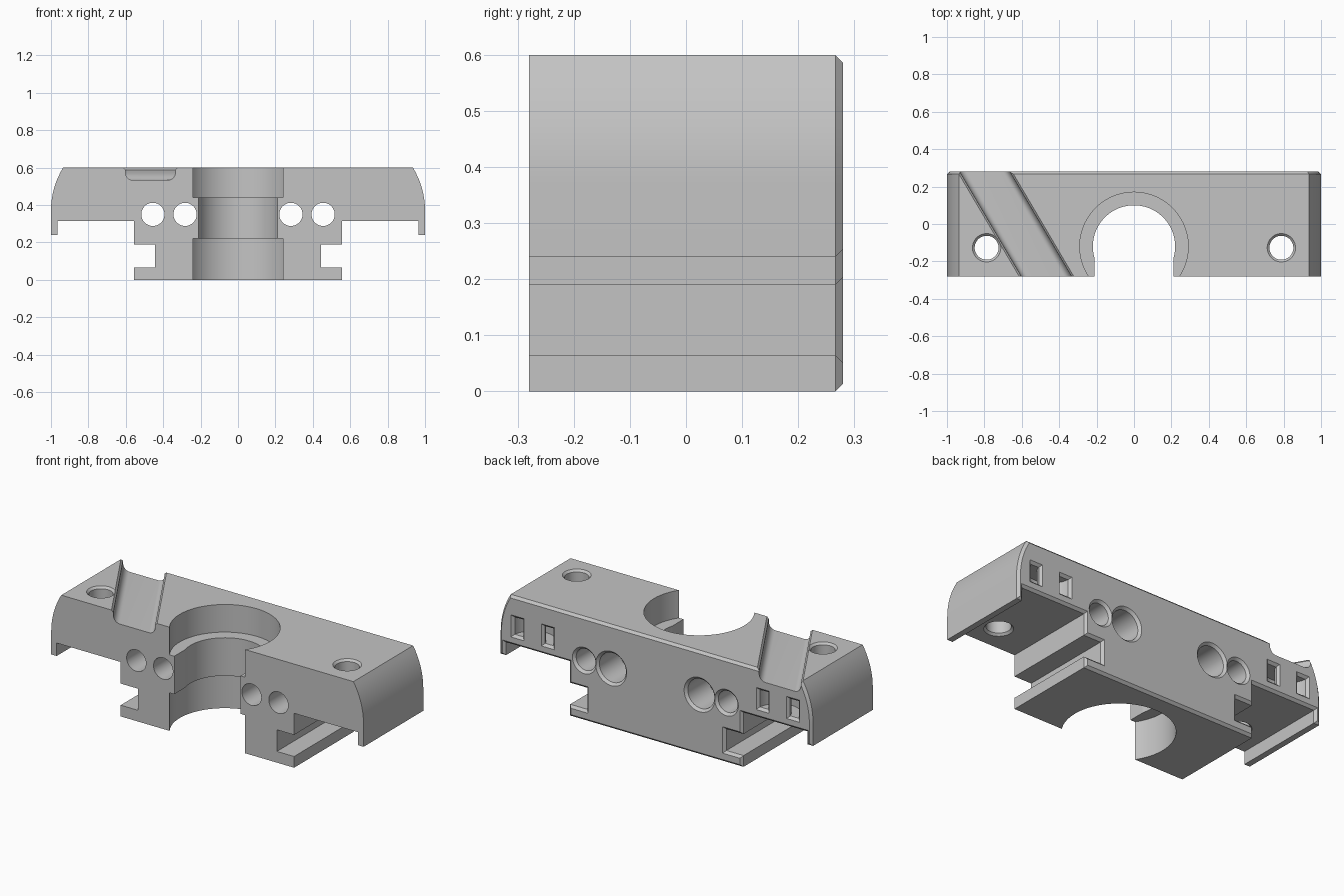
import bpy, bmesh
from math import sin, cos, pi, radians
from mathutils import Vector

if "Cube" in bpy.data.objects:
    bpy.data.objects.remove(bpy.data.objects["Cube"])

grey = bpy.data.materials.new("plain grey")
grey.use_nodes = True
colour = (0.55, 0.55, 0.55, 1)
grey.diffuse_color = colour
grey.node_tree.nodes["Principled BSDF"].inputs["Base Color"].default_value = colour

HALF = 0.28      # half depth of the block
CH = 0.014       # edge chamfer


def loft(name, sections):
    """Solid skinned through closed sections of equal point count."""
    bm = bmesh.new()
    rows = [[bm.verts.new(p) for p in s] for s in sections]
    n = len(rows[0])
    for a, b in zip(rows, rows[1:]):
        for i in range(n):
            j = (i + 1) % n
            bm.faces.new((a[i], a[j], b[j], b[i]))
    bm.faces.new(rows[0][::-1])
    bm.faces.new(rows[-1])
    bmesh.ops.recalc_face_normals(bm, faces=bm.faces)
    mesh = bpy.data.meshes.new(name)
    bm.to_mesh(mesh)
    bm.free()
    mesh.materials.append(grey)
    obj = bpy.data.objects.new(name, mesh)
    bpy.context.collection.objects.link(obj)
    return obj


def turned(name, centre, axis, rings, n=64):
    """Round solid along axis 'y' or 'z' from (position, radius) rings."""
    def point(t, r, k):
        u, v = r * cos(2 * pi * k / n), r * sin(2 * pi * k / n)
        if axis == "z":
            return (centre[0] + u, centre[1] + v, t)
        return (centre[0] + u, t, centre[1] + v)
    return loft(name, [[point(t, r, k) for k in range(n)] for t, r in rings])


def rect(x, z, hx, hz, y):
    return [(x + sx * hx, y, z + sz * hz)
            for sx, sz in ((-1, -1), (1, -1), (1, 1), (-1, 1))]


def inset(points, d):
    """Offset a counter-clockwise outline inwards by d."""
    result = []
    for i, p in enumerate(points):
        e1 = (p - points[i - 1]).normalized()
        e2 = (points[(i + 1) % len(points)] - p).normalized()
        n1, n2 = Vector((-e1.y, e1.x)), Vector((-e2.y, e2.x))
        result.append(p + (n1 + n2) * d / (1 + n1.dot(n2)))
    return result


# Main block: mirrored front outline, chamfered around the back
right_half = [(0.555, 0), (0.555, 0.065), (0.445, 0.065), (0.445, 0.19),
              (0.555, 0.19), (0.555, 0.315), (0.965, 0.315), (0.965, 0.24), (1, 0.24)]
right_half += [(0.56 + 0.44 * cos(radians(a)), 0.37 + 0.44 * sin(radians(a)))
               for a in (0, 4, 8, 12, 16, 20, 24, 28, 31.5)]
outline = [Vector(p) for p in right_half]
outline += [Vector((-x, z)) for x, z in reversed(right_half)]
block = loft("carriage_block", [
    [(p.x, -HALF, p.y) for p in outline],
    [(p.x, HALF - CH, p.y) for p in outline],
    [(p.x, HALF, p.y) for p in inset(outline, CH)]])

cutters = []

# Stepped central bore with an open front
cutters.append(turned("bore_cutter", (0, -0.12), "z",
                      [(-0.1, 0.29), (0.22, 0.29), (0.22, 0.22),
                       (0.44, 0.22), (0.44, 0.29), (0.7, 0.29)], 96))
cutters.append(loft("bore_mouth_cutter", [rect(0, 0.3, 0.212, 0.4, -0.4),
                                          rect(0, 0.3, 0.212, 0.4, -0.13)]))

mouth = HALF - CH
for s in (-1, 1):
    # Front-to-back holes, the inner one counterbored from the back
    cutters.append(turned("outer_hole_cutter", (s * 0.455, 0.35), "y",
                          [(-0.4, 0.062), (mouth, 0.062), (mouth + 0.034, 0.096)]))
    cutters.append(turned("inner_hole_cutter", (s * 0.283, 0.35), "y",
                          [(-0.4, 0.062), (0.08, 0.062), (0.08, 0.085),
                           (mouth, 0.085), (mouth + 0.034, 0.119)]))
    # Vertical screw holes, chamfered at both ends
    cutters.append(turned("screw_hole_cutter", (s * 0.788, -0.127), "z",
                          [(0.295, 0.096), (0.327, 0.064), (0.588, 0.064), (0.62, 0.096)]))
    # Curved tie channel opening as two square pockets
    cx, cz, hz = s * 0.785, 0.425, 0.05
    path = [(pi, 0.03)] + [(pi + pi * k / 24, 0) for k in range(25)] + [(2 * pi, 0.03)]
    cutters.append(loft("tie_channel_cutter", [
        [(cx + r * cos(a), HALF + lift + r * sin(a), cz + z)
         for r, z in ((0.07, -hz), (0.125, -hz), (0.125, hz), (0.07, hz))]
        for a, lift in path]))
    for side in (-1, 1):
        x = cx + side * 0.0975
        cutters.append(loft("pocket_chamfer_cutter", [
            rect(x, cz, 0.0275, hz, mouth), rect(x, cz, 0.0615, hz + 0.034, mouth + 0.034)]))

# Slanted top groove with rounded floor corners and chamfered rims
groove = [(0.04 - 0.04 + 0.094 + 0.04 * sin(a), 0.573 - 0.04 * cos(a))
          for a in (pi / 12 * k for k in range(7))]
groove += [(0.134, 0.588), (0.176, 0.63)]
groove += [(-x, z) for x, z in reversed(groove)]
cutters.append(loft("groove_cutter", [
    [(x - 0.633 - 0.589 * y, y, z) for x, z in groove] for y in (-0.4, 0.4)]))

# Cut everything out of the block
bpy.context.view_layer.objects.active = block
block.select_set(True)
for cutter in cutters:
    mod = block.modifiers.new("cut", "BOOLEAN")
    mod.operation = "DIFFERENCE"
    mod.solver = "EXACT"
    mod.object = cutter
    bpy.ops.object.modifier_apply(modifier=mod.name)
    bpy.data.objects.remove(cutter)

bpy.ops.object.shade_smooth_by_angle(angle=radians(25))
